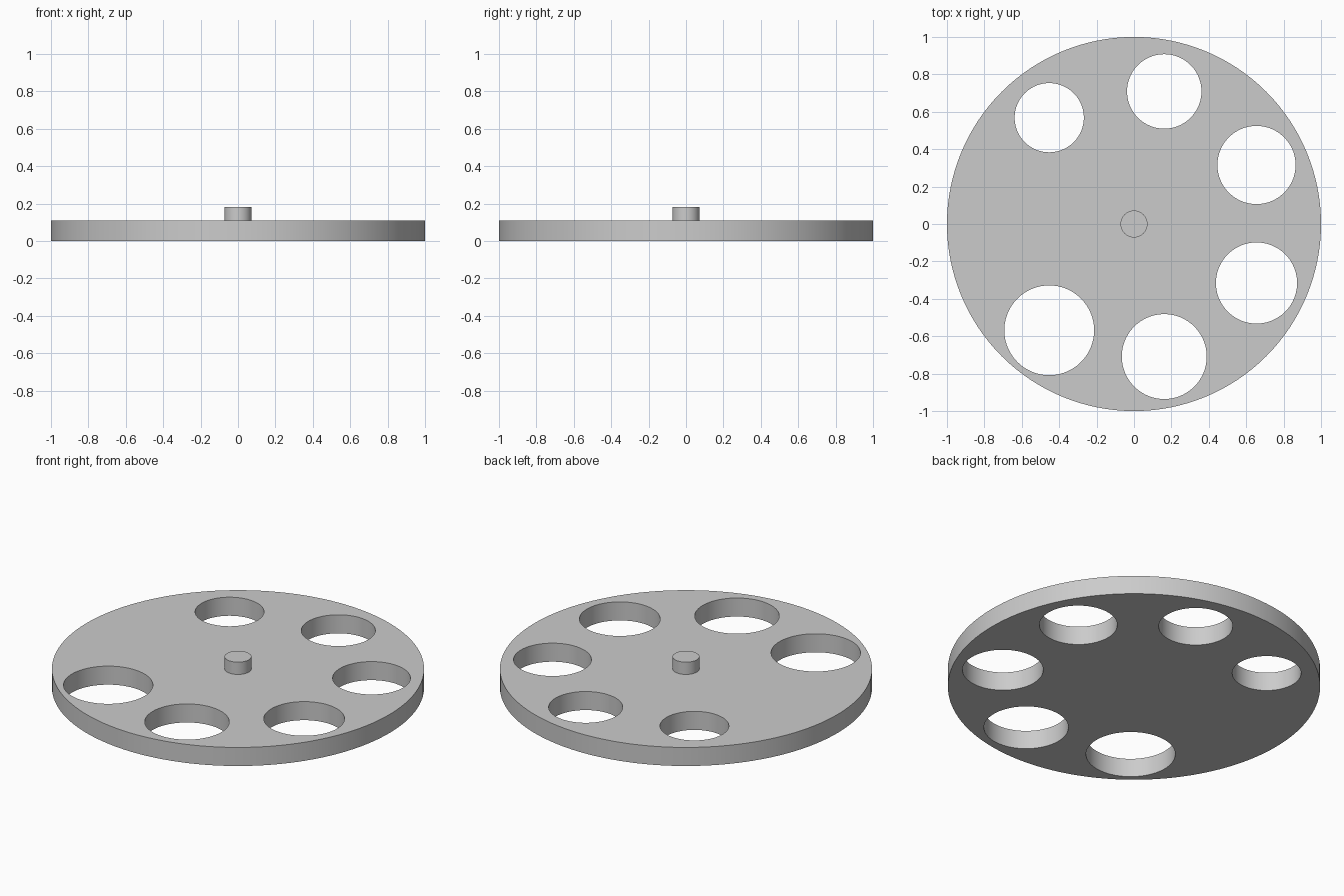
import bpy
from math import cos, sin, tau, radians

if "Cube" in bpy.data.objects:
    bpy.data.objects.remove(bpy.data.objects["Cube"], do_unlink=True)

GREY = (0.6, 0.6, 0.6, 1)
grey = bpy.data.materials.new("grey")
grey.use_nodes = True
grey.diffuse_color = GREY
grey.node_tree.nodes["Principled BSDF"].inputs["Base Color"].default_value = GREY


def cylinder(name, radius, bottom, top, x=0, y=0, sides=96):
    bpy.ops.mesh.primitive_cylinder_add(
        vertices=sides, radius=radius, depth=top - bottom,
        location=(x, y, (bottom + top) / 2))
    obj = bpy.context.object
    obj.name = name
    obj.data.materials.append(grey)
    return obj


def select(obj):
    bpy.ops.object.select_all(action="DESELECT")
    obj.select_set(True)
    bpy.context.view_layer.objects.active = obj


THICKNESS = 0.11
disc = cylinder("disc", 1, 0, THICKNESS, sides=128)

# Six graded holes on a seven-place ring, the left-hand place kept solid
RING = 0.727
hole_radii = [0.24, 0.227, 0.217, 0.209, 0.199, 0.185]
for i, radius in enumerate(hole_radii):
    angle = tau / 7 * (i - 2.5)
    cutter = cylinder("hole_cutter", radius, -0.1, THICKNESS + 0.1,
                      RING * cos(angle), RING * sin(angle))
    cutter.hide_render = True
    select(disc)
    cut = disc.modifiers.new("hole", "BOOLEAN")
    cut.operation = "DIFFERENCE"
    cut.solver = "EXACT"
    cut.object = cutter
    bpy.ops.object.modifier_apply(modifier=cut.name)
    bpy.data.objects.remove(cutter, do_unlink=True)

# Central spindle standing on the disc
spindle = cylinder("spindle", 0.072, THICKNESS, 0.183, sides=48)

for part in (disc, spindle):
    select(part)
    bpy.ops.object.shade_smooth_by_angle(angle=radians(30))
